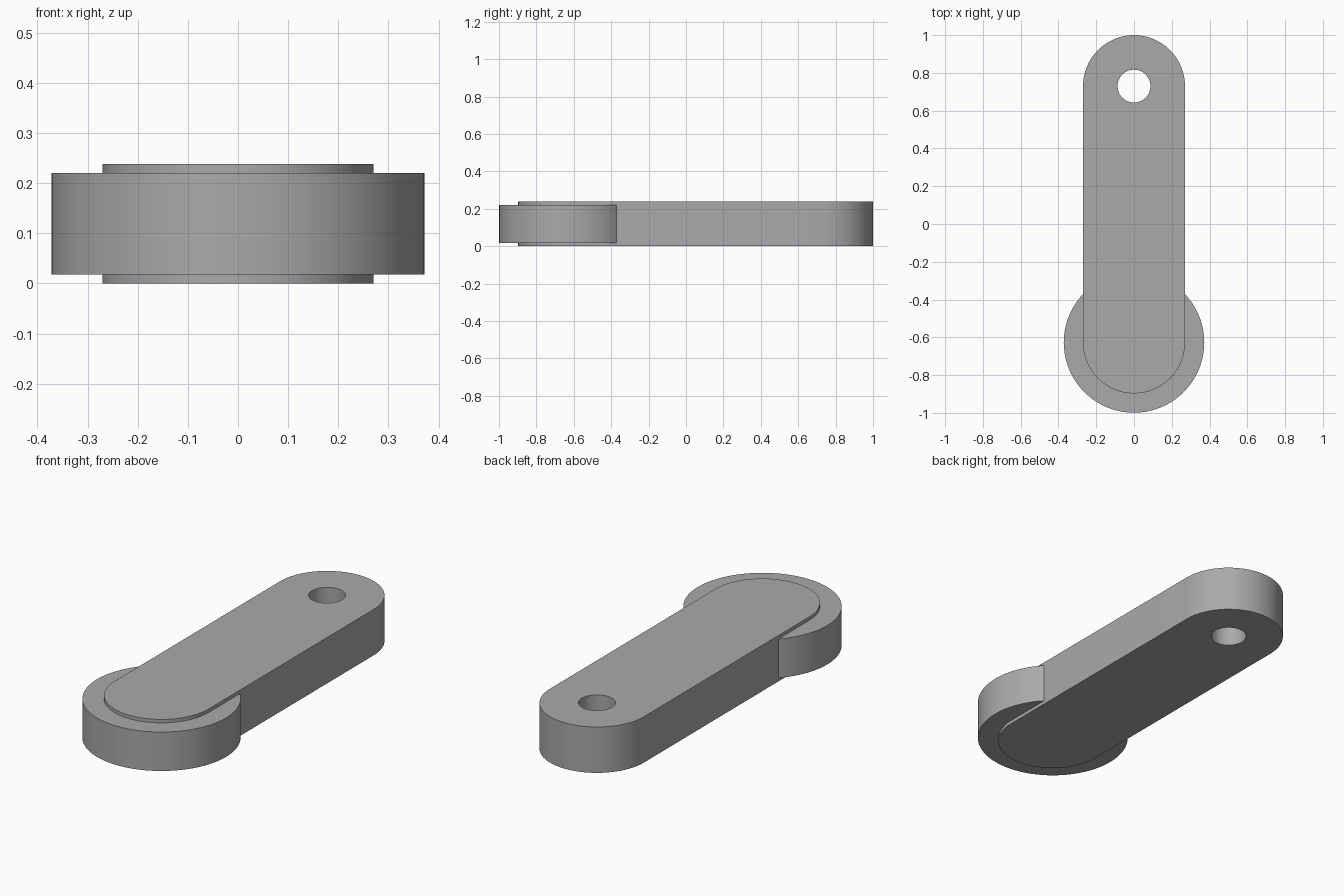
import bpy, bmesh, math

cube = bpy.data.objects.get("Cube")
if cube:
    bpy.data.objects.remove(cube, do_unlink=True)

ARM_RADIUS, DISC_RADIUS, HOLE_RADIUS = 0.27, 0.372, 0.087
TIP_Y, DISC_Y = 0.73, -0.627

grey = bpy.data.materials.new("mid grey")
grey.use_nodes = True
colour = (0.4, 0.4, 0.4, 1)
grey.diffuse_color = colour
grey.node_tree.nodes["Principled BSDF"].inputs["Base Color"].default_value = colour


def arc(centre_y, radius, start, end, steps):
    """Points along an arc centred on the long axis, angles in degrees."""
    angles = [math.radians(start + (end - start) * i / steps) for i in range(steps + 1)]
    return [(radius * math.cos(a), centre_y + radius * math.sin(a)) for a in angles]


def extrude_outline(name, loops, bottom, top):
    """Solid from closed outlines; inner outlines become through holes."""
    bm = bmesh.new()
    for points in loops:
        verts = [bm.verts.new((x, y, bottom)) for x, y in points]
        for a, b in zip(verts, verts[1:] + verts[:1]):
            bm.edges.new((a, b))
    bmesh.ops.triangle_fill(bm, edges=bm.edges[:], use_beauty=True)
    base = bm.faces[:]
    raised = bmesh.ops.extrude_face_region(bm, geom=base, use_keep_orig=True)
    lifted = [g for g in raised["geom"] if isinstance(g, bmesh.types.BMVert)]
    bmesh.ops.translate(bm, verts=lifted, vec=(0, 0, top - bottom))
    bmesh.ops.recalc_face_normals(bm, faces=bm.faces[:])
    mesh = bpy.data.meshes.new(name)
    bm.to_mesh(mesh)
    bm.free()
    mesh.materials.append(grey)
    obj = bpy.data.objects.new(name, mesh)
    bpy.context.collection.objects.link(obj)
    bpy.ops.object.select_all(action="DESELECT")
    obj.select_set(True)
    bpy.context.view_layer.objects.active = obj
    bpy.ops.object.shade_smooth_by_angle(angle=math.radians(30))
    return obj


# Round-ended arm with a pivot hole near its far end
arm_outline = arc(TIP_Y, ARM_RADIUS, 0, 180, 32) + arc(DISC_Y, ARM_RADIUS, 180, 360, 32)
pivot_hole = arc(TIP_Y, HOLE_RADIUS, 0, 360, 48)[:-1]
extrude_outline("arm", [arm_outline, pivot_hole], 0, 0.238)

# Slightly thinner disc around the near end
disc_outline = arc(DISC_Y, DISC_RADIUS, 0, 360, 72)[:-1]
extrude_outline("end_disc", [disc_outline], 0.018, 0.22)
